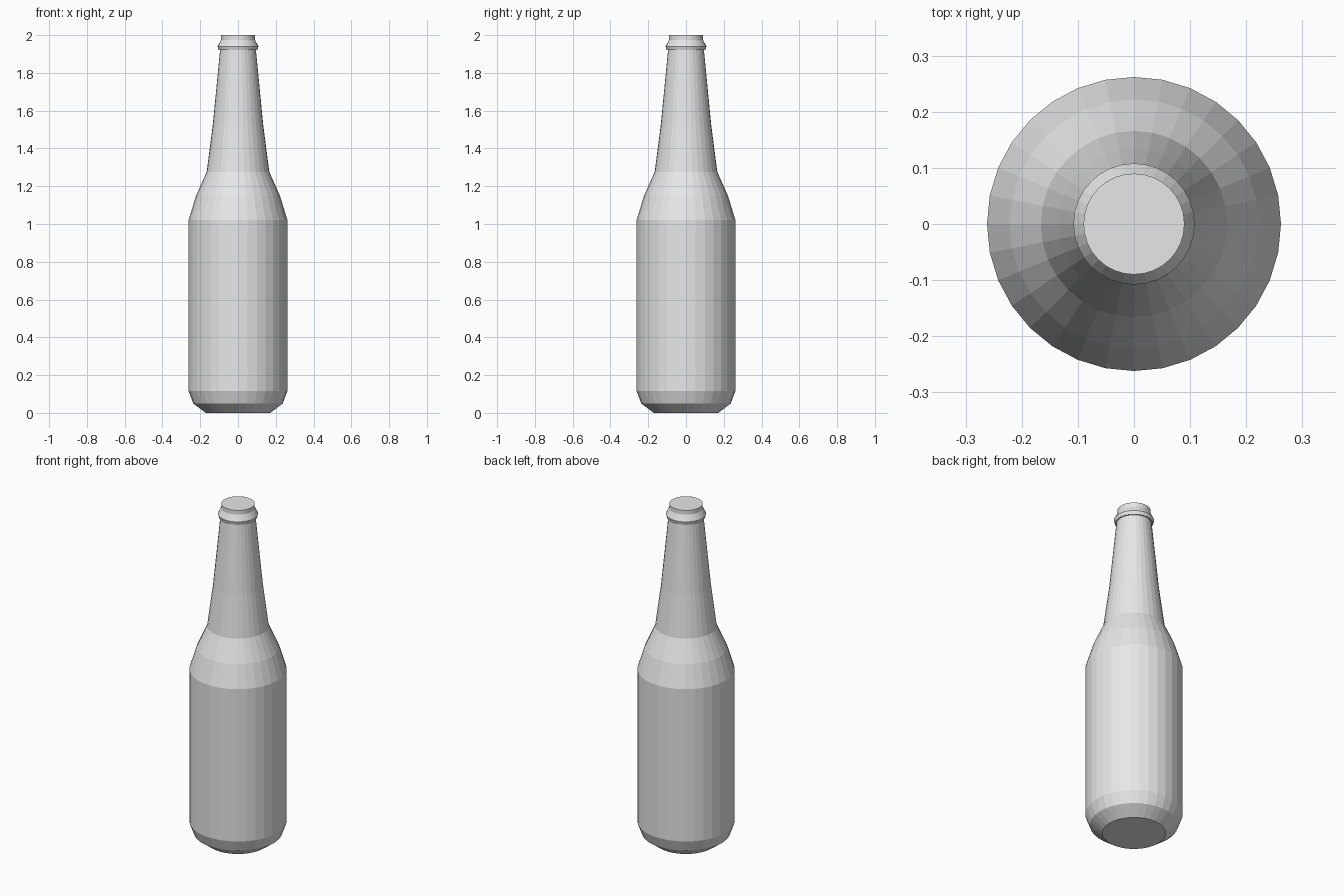
import bpy
import bmesh
from math import cos, sin, tau

SIDES = 32

# Remove the default cube only
cube = bpy.data.objects.get("Cube")
if cube:
    bpy.data.objects.remove(cube, do_unlink=True)


def make_material(name, colour):
    mat = bpy.data.materials.new(name)
    mat.use_nodes = True
    mat.diffuse_color = colour
    mat.node_tree.nodes["Principled BSDF"].inputs["Base Color"].default_value = colour
    return mat


def lathe(name, profile, material):
    """Turn a (radius, height) profile around z and cap both ends."""
    bm = bmesh.new()
    rings = []
    for radius, height in profile:
        angles = [tau * i / SIDES for i in range(SIDES)]
        rings.append([bm.verts.new((radius * cos(a), radius * sin(a), height)) for a in angles])
    for low, high in zip(rings, rings[1:]):
        for i in range(SIDES):
            j = (i + 1) % SIDES
            bm.faces.new((low[i], low[j], high[j], high[i]))
    bm.faces.new(rings[0][::-1])
    bm.faces.new(rings[-1])
    mesh = bpy.data.meshes.new(name)
    bm.to_mesh(mesh)
    bm.free()
    mesh.materials.append(material)
    obj = bpy.data.objects.new(name, mesh)
    bpy.context.scene.collection.objects.link(obj)
    return obj


grey = make_material("plain grey", (0.8, 0.8, 0.8, 1))

# Chamfered base, straight body, shoulder, tapering neck and lip
base = [(0.17, 0), (0.237, 0.05), (0.262, 0.117)]
shoulder = [(0.262, 1.02), (0.222, 1.15), (0.166, 1.275)]
neck = [(0.134, 1.52), (0.095, 1.92)]
lip = [(0.102, 1.92), (0.108, 1.94), (0.09, 1.975), (0.09, 2)]
lathe("bottle", base + shoulder + neck + lip, grey)
